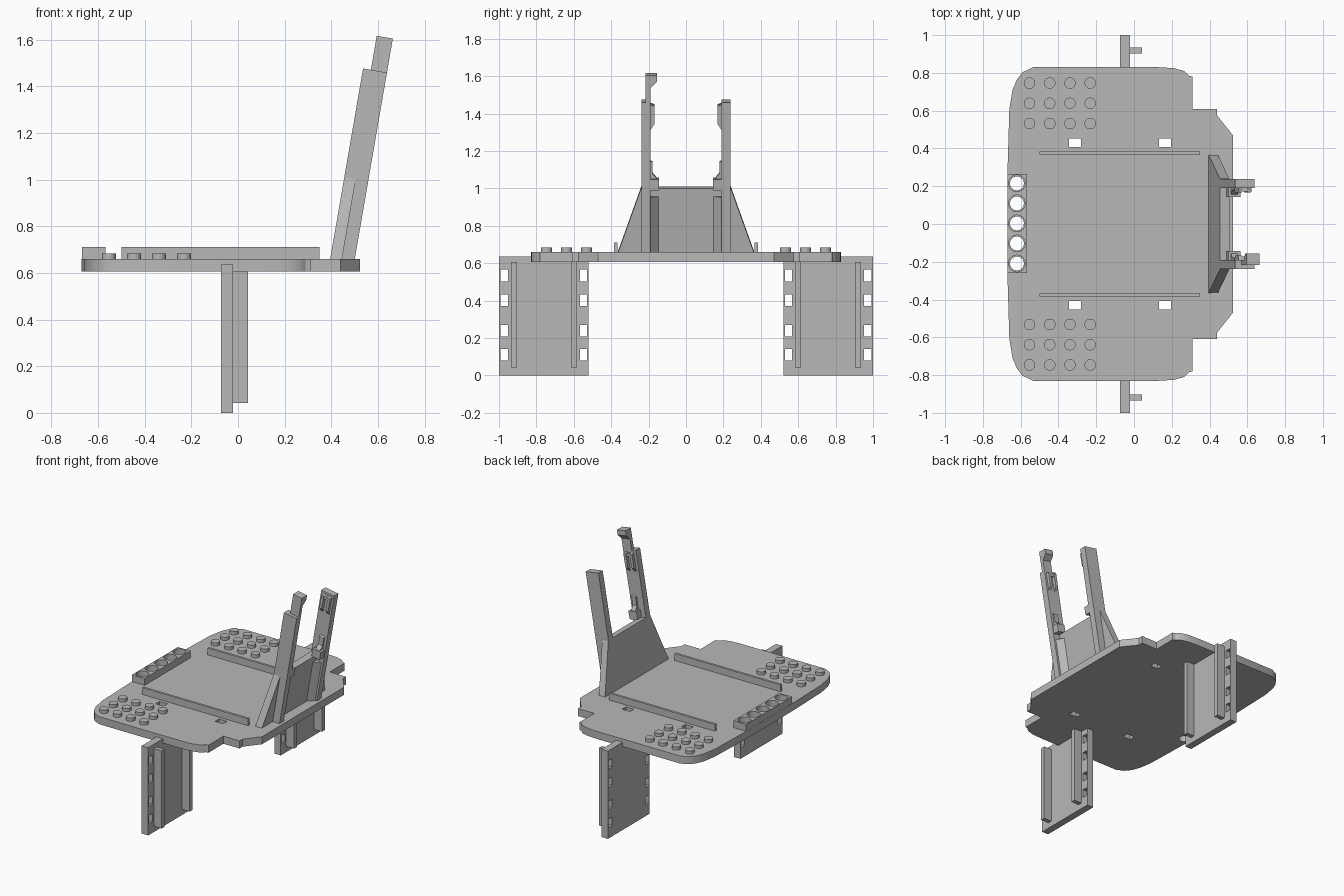
import bpy, bmesh, math
from mathutils import Matrix, Vector

cube = bpy.data.objects.get("Cube")
if cube:
    bpy.data.objects.remove(cube, do_unlink=True)

grey = bpy.data.materials.new("neutral grey")
grey.use_nodes = True
grey.diffuse_color = (0.48, 0.48, 0.48, 1)
grey.node_tree.nodes["Principled BSDF"].inputs["Base Color"].default_value = (0.48, 0.48, 0.48, 1)

IDENTITY = Matrix.Identity(4)


def add_prism(bm, pts, lo, hi, frame=IDENTITY):
    """Extrude a 2D outline from lo to hi along the frame's third axis."""
    bottom = [bm.verts.new(frame @ Vector((a, b, lo))) for a, b in pts]
    top = [bm.verts.new(frame @ Vector((a, b, hi))) for a, b in pts]
    bm.faces.new(bottom)
    bm.faces.new(top)
    for i in range(len(pts)):
        j = (i + 1) % len(pts)
        bm.faces.new((bottom[i], bottom[j], top[j], top[i]))


def rect(a0, a1, b0, b1):
    return [(a0, b0), (a1, b0), (a1, b1), (a0, b1)]


def circle(x, y, r, n=32):
    return [(x + r * math.cos(math.tau * i / n), y + r * math.sin(math.tau * i / n)) for i in range(n)]


def make(name, prisms):
    """Build one object from a list of (outline, lo, hi, frame)."""
    bm = bmesh.new()
    for p in prisms:
        add_prism(bm, *p)
    bmesh.ops.recalc_face_normals(bm, faces=bm.faces)
    mesh = bpy.data.meshes.new(name)
    bm.to_mesh(mesh)
    bm.free()
    mesh.materials.append(grey)
    obj = bpy.data.objects.new(name, mesh)
    bpy.context.collection.objects.link(obj)
    return obj


def activate(obj):
    bpy.ops.object.select_all(action='DESELECT')
    obj.select_set(True)
    bpy.context.view_layer.objects.active = obj


def cut(obj, prisms):
    cutter = make("cutter", prisms)
    cutter.hide_render = True
    mod = obj.modifiers.new("holes", 'BOOLEAN')
    mod.operation = 'DIFFERENCE'
    mod.solver = 'EXACT'
    mod.object = cutter
    activate(obj)
    bpy.ops.object.modifier_apply(modifier=mod.name)
    bpy.data.objects.remove(cutter, do_unlink=True)


def smooth(obj):
    activate(obj)
    bpy.ops.object.shade_smooth_by_angle(angle=math.radians(30))


# Deck with rounded rear corners, stepped edge and through holes
DECK_TOP = 0.66
half = [(-0.67, 0.27), (-0.66, 0.61), (-0.643, 0.71), (-0.62, 0.765), (-0.59, 0.803), (-0.535, 0.83),
        (0.13, 0.83), (0.21, 0.825), (0.265, 0.81), (0.29, 0.785), (0.31, 0.78), (0.31, 0.61),
        (0.44, 0.61), (0.44, 0.575), (0.523, 0.47)]
deck = make("deck", [(half + [(x, -y) for x, y in reversed(half)], 0.605, DECK_TOP)])
sockets = [(-0.62, 0.003 + 0.106 * i) for i in range(-2, 3)]
slots = [rect(x - 0.032, x + 0.032, y - 0.022, y + 0.022)
         for x in (-0.312, 0.165) for y in (-0.43, 0.43)]
cut(deck, [(s, 0.5, 0.8) for s in slots] + [(circle(x, y, 0.037), 0.5, 0.8) for x, y in sockets])
smooth(deck)

# Socket bar
bar = make("socket_bar", [(rect(-0.669, -0.567, -0.26, 0.266), DECK_TOP - 0.005, 0.71)])
cut(bar, [(circle(x, y, 0.044), 0.6, 0.8) for x, y in sockets])
smooth(bar)

for side, s in (("left", 1), ("right", -1)):
    # Guide rail
    make(side + "_rail", [(rect(-0.5, 0.35, s * 0.367, s * 0.384), DECK_TOP - 0.005, 0.71)])

    # Studs
    studs = make(side + "_studs", [(circle(-0.553 + 0.107 * i, s * (0.532 + 0.107 * j), 0.03),
                                    DECK_TOP - 0.005, 0.683) for i in range(4) for j in range(3)])
    smooth(studs)

# Leg panels: outlines drawn in y and z, extruded along x
yz = Matrix(((0, 0, 1, 0), (1, 0, 0, 0), (0, 1, 0, 0), (0, 0, 0, 1)))
for side, s in (("left", 1), ("right", -1)):
    leg = make(side + "_leg_panel", [(rect(s * 0.52, s, 0, 0.637), -0.073, -0.021, yz)])
    cut(leg, [(rect(s * (y - 0.02), s * (y + 0.02), z - 0.031, z + 0.031), -0.2, 0.2, yz)
              for y in (0.548, 0.971) for z in (0.11, 0.238, 0.402, 0.534)])
    make(side + "_leg_ribs", [(rect(s * (y - 0.016), s * (y + 0.016), 0.042, 0.606), -0.025, 0.042, yz)
                              for y in (0.598, 0.919)])

# Leaning back rest: outlines drawn in y and along the lean, depth to the rear
lean = math.radians(9.8)
sn, cs = math.sin(lean), math.cos(lean)
back = Matrix(((0, sn, cs, 0.395), (1, 0, 0, 0), (0, cs, -sn, DECK_TOP), (0, 0, 0, 1)))
make("back_panel", [([(-0.365, 0), (0.365, 0), (0.24, 0.354), (-0.24, 0.354)], 0, 0.05, back)])

# Corner fillets are drawn in y and depth, extruded along the lean
fillet = back @ Matrix(((1, 0, 0, 0), (0, 0, 1, 0), (0, 1, 0, 0), (0, 0, 0, 1)))
for side, s in (("left", 1), ("right", -1)):
    make(side + "_upright", [(rect(s * 0.19, s * 0.239, 0, 0.828), 0, 0.104, back)])
    make(side + "_fillet", [([(s * 0.146, 0.048), (s * 0.195, 0.048), (s * 0.195, 0.095)], 0, 0.31, fillet)])
    # Lower catch and upper clip prongs on the inner face
    make(side + "_catch", [
        (rect(s * 0.144, s * 0.195, 0.352, 0.41), 0.035, 0.1, back),
        ([(s * 0.195, 0.41), (s * 0.155, 0.41), (s * 0.178, 0.44), (s * 0.178, 0.5), (s * 0.195, 0.51)],
         0.05, 0.085, back)])
    prong = [(s * 0.195, 0.67), (s * 0.168, 0.71), (s * 0.168, 0.805), (s * 0.195, 0.815)]
    make(side + "_clip", [(prong, 0.02, 0.04, back), (prong, 0.07, 0.09, back),
                          (rect(s * 0.172, s * 0.195, 0.785, 0.808), 0.03, 0.08, back)])

# Hooked extension on the taller upright
make("hook_extension", [([(-0.216, 0.8), (-0.19, 0.8), (-0.19, 0.905), (-0.156, 0.94),
                          (-0.156, 0.976), (-0.216, 0.976)], 0.034, 0.104, back)])
